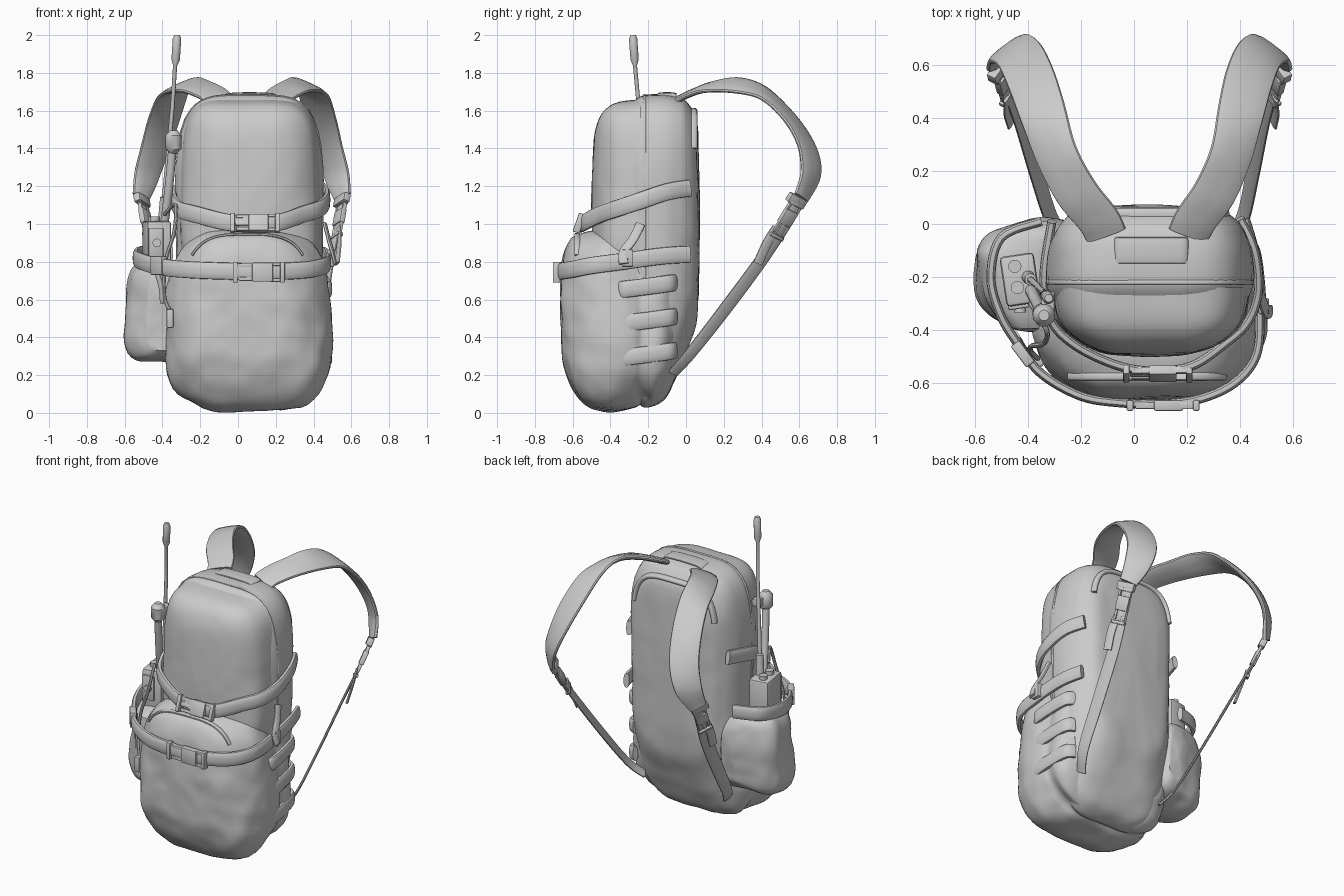
import bpy, bmesh, math
from mathutils import Vector, Matrix, noise

if "Cube" in bpy.data.objects:
    bpy.data.objects.remove(bpy.data.objects["Cube"])


def smooth_rows(rows, sub):
    """Catmull-Rom interpolation of rows of numbers."""
    if sub < 2:
        return [list(r) for r in rows]
    out = []
    for i in range(len(rows) - 1):
        a, b, c, d = (rows[max(i - 1, 0)], rows[i], rows[i + 1], rows[min(i + 2, len(rows) - 1)])
        for k in range(sub):
            t = k / sub
            out.append([0.5 * (2 * q + (r - p) * t + (2 * p - 5 * q + 4 * r - s) * t * t
                        + (3 * q - p - 3 * r + s) * t ** 3) for p, q, r, s in zip(a, b, c, d)])
    out.append(list(rows[-1]))
    return out


def squircle(t, n):
    c, s = math.cos(t), math.sin(t)
    r = (abs(c) ** n + abs(s) ** n) ** (-1 / n)
    return c * r, s * r


def skin(name, rings, amp=0):
    """Mesh from closed rings, with optional soft cloth wrinkles."""
    bm = bmesh.new()
    vs = [[bm.verts.new(p) for p in r] for r in rings]
    for a, b in zip(vs, vs[1:]):
        for i in range(len(a)):
            j = (i + 1) % len(a)
            bm.faces.new((a[i], a[j], b[j], b[i]))
    bm.faces.new(vs[0])
    bm.faces.new(vs[-1])
    bmesh.ops.recalc_face_normals(bm, faces=bm.faces)
    if amp:
        bm.normal_update()
        moves = []
        for v in bm.verts:
            p = v.co
            f = noise.noise(Vector((p.x * 5, p.y * 6, p.z * 4))) + 0.35 * noise.noise(p * 11)
            side = 0.4 + 0.6 * min(1, abs(p.x - .05) / .3)
            moves.append(v.normal * f * amp * side * (1.4 - 0.5 * p.z))
        for v, m in zip(bm.verts, moves):
            v.co += m
            v.co.z = max(v.co.z, 0)
    me = bpy.data.meshes.new(name)
    bm.to_mesh(me)
    bm.free()
    ob = bpy.data.objects.new(name, me)
    bpy.context.collection.objects.link(ob)
    return ob


def section(row, n, taper, angles):
    y, cx, hw, z0, z1 = row
    pts = []
    for t in angles:
        a, b = squircle(t, n)
        pts.append(Vector((cx + hw * a * (1 - taper * b), y, (z0 + z1) / 2 + (z1 - z0) / 2 * b)))
    return pts


def bag(name, rows, n=5, taper=0.04, amp=0.012, seg=88):
    """Cloth volume lofted front to back; rows are (y, centre x, half width, z low, z high)."""
    angles = [2 * math.pi * i / seg for i in range(seg)]
    rings = [section(r, n, taper, angles) for r in smooth_rows(rows, 5)]

    def cap(ring, sign):
        c = sum(ring, Vector()) / len(ring)
        return [[c + (p - c) * k + Vector((0, sign * 0.008 * (1 - k), 0)) for p in ring]
                for k in (0.85, 0.65, 0.45, 0.25, 0.08)]
    s = 1 if rows[0][0] > rows[-1][0] else -1
    return skin(name, cap(rings[0], s)[::-1] + rings + cap(rings[-1], -s), amp)


def piping(name, row, n, taper, a0, a1, w=0.022, th=0.016):
    pts = section(row, n, taper, [math.radians(a0 + (a1 - a0) * i / 40) for i in range(41)])
    return sweep(name, pts, w, th, (0, 1, 0), sub=1)


def sweep(name, pts, w, th, wd=(0, 0, 1), sub=6, n=2.8, seg=14):
    """Band or rod along a path: width along wd, thickness across it."""
    k = len(pts)
    ws = w if isinstance(w, list) else [w] * k
    ts = th if isinstance(th, list) else [th] * k
    ds = wd if isinstance(wd, list) else [wd] * k
    rows = smooth_rows([list(p) + [a, b] + list(d) for p, a, b, d in zip(pts, ws, ts, ds)], sub)
    P = [Vector(r[:3]) for r in rows]
    rings = []
    for i, r in enumerate(rows):
        T = (P[min(i + 1, len(P) - 1)] - P[max(i - 1, 0)]).normalized()
        W = Vector(r[5:8])
        W = (W - T * W.dot(T)).normalized()
        N = T.cross(W)
        rings.append([P[i] + W * (r[3] / 2 * a) + N * (r[4] / 2 * b)
                      for a, b in (squircle(2 * math.pi * j / seg, n) for j in range(seg))])
    return skin(name, rings)


def box(name, loc, size, along=(1, 0, 0), wide=(0, 0, 1), bevel=0.006):
    T = Vector(along).normalized()
    W = Vector(wide)
    W = (W - T * W.dot(T)).normalized()
    rot = Matrix((T, W.cross(T), W)).transposed().to_4x4()
    bm = bmesh.new()
    bmesh.ops.create_cube(bm, size=1, matrix=Matrix.Translation(loc) @ rot @ Matrix.Diagonal((*size, 1)))
    bmesh.ops.recalc_face_normals(bm, faces=bm.faces)
    bmesh.ops.bevel(bm, geom=bm.edges[:], offset=bevel, segments=2, profile=0.5, affect='EDGES')
    me = bpy.data.meshes.new(name)
    bm.to_mesh(me)
    bm.free()
    ob = bpy.data.objects.new(name, me)
    bpy.context.collection.objects.link(ob)
    return ob


def buckle(name, loc, along, wide, s=1.0):
    """Side-release clip: body, two prongs, end bars and side bars."""
    T, W, c = Vector(along).normalized(), Vector(wide).normalized(), Vector(loc)
    box(name + "_body", c + T * 0.02 * s, Vector((0.11, 0.04, 0.1)) * s, T, W)
    for k in (-1, 1):
        box(name + "_prong", c + T * -0.06 * s + W * 0.036 * k * s, Vector((0.09, 0.026, 0.02)) * s, T, W, 0.004)
        box(name + "_end_bar", c + T * 0.125 * k * s, Vector((0.025, 0.04, 0.11)) * s, T, W, 0.005)
        box(name + "_side_bar", c + T * 0.09 * s + W * 0.042 * k * s, Vector((0.06, 0.028, 0.018)) * s, T, W, 0.004)
    box(name + "_tongue", c + T * -0.07 * s, Vector((0.08, 0.02, 0.03)) * s, T, W, 0.004)


# Cloth volumes: main compartment, front pockets, left bottle pouch
bag("main_compartment", [(0.066, .05, .18, .62, 1.50), (0.05, .055, .275, .46, 1.58), (0, .06, .335, .33, 1.65),
                         (-.05, .06, .365, .19, 1.675), (-.11, .06, .382, .07, 1.685), (-.2, .06, .385, .03, 1.685),
                         (-.25, .06, .375, .05, 1.67), (-.30, .06, .35, .1, 1.63)], n=4.2, taper=-.05, amp=.01)
bag("upper_pocket", [(-.24, .065, .37, .7, 1.66), (-.35, .065, .352, .7, 1.645), (-.41, .065, .315, .7, 1.62),
                     (-.455, .065, .25, .75, 1.57), (-.485, .06, .17, .8, 1.48), (-.495, .06, .1, .85, 1.36)],
    amp=0.01)
bag("lower_pocket", [(-.06, .055, .35, .2, .94), (-.11, .055, .395, .1, .95), (-.17, .055, .41, .04, .96),
                     (-.235, .055, .405, .05, .96), (-.28, .055, .42, .03, .96), (-.35, .055, .435, .015, .97),
                     (-.45, .055, .425, .012, .97), (-.54, .055, .385, .05, .955), (-.61, .05, .315, .14, .925),
                     (-.65, .05, .22, .26, .84), (-.66, .05, .13, .36, .74)], n=3.4, taper=0.06, amp=0.018)
bag("bottle_pouch", [(.01, -.33, .06, .38, .72), (-.03, -.385, .14, .32, .78), (-.09, -.42, .17, .29, .80),
                     (-.16, -.43, .165, .28, .80), (-.27, -.43, .155, .28, .79), (-.34, -.42, .12, .29, .77),
                     (-.39, -.40, .08, .33, .74)], n=4, taper=0.08, amp=0.016, seg=56)

# Seams, flap zip and the arched trim of the back panel
piping("hood_seam", (-.22, .06, .383, .04, 1.682), 4.2, -.05, -10, 190, .016, .01)
piping("lower_pocket_zip", (-.575, .05, .35, .1, .945), 3.4, .06, 40, 140, .03)
piping("back_panel_trim", (0.035, .055, .295, .4, 1.60), 4.2, -.05, 35, 145, .05, .03)
sweep("grab_handle", [(-.07, -.1, 1.67), (-.05, -.1, 1.685), (.06, -.1, 1.69), (.18, -.1, 1.685), (.2, -.1, 1.67)],
      .1, .016, (0, 1, 0))

# Compression straps wrapping sides and front
sweep("lower_compression_strap", [(.42, .02, .84), (.46, -.13, .83), (.475, -.35, .80), (.46, -.5, .78),
      (.38, -.60, .76), (.25, -.66, .75), (.1, -.68, .745), (-.05, -.675, .75), (-.2, -.65, .755), (-.35, -.565, .765),
      (-.44, -.45, .78), (-.505, -.34, .8), (-.54, -.2, .82), (-.5, -.05, .84), (-.35, .01, .84)], .09, .035)
sweep("upper_compression_strap", [(.40, .02, 1.19), (.455, -.1, 1.17), (.47, -.25, 1.12), (.43, -.37, 1.08),
      (.34, -.455, 1.05), (.22, -.535, 1.01), (.08, -.555, 1.0), (-.06, -.535, 1.01), (-.22, -.46, 1.05),
      (-.315, -.36, 1.08), (-.34, -.2, 1.14), (-.31, .01, 1.18)], .09, .035)
buckle("lower_buckle", (.11, -.685, .745), (1, 0, 0), (0, 0, 1))
buckle("upper_buckle", (.09, -.565, 1.005), (1, 0, 0), (0, .35, 1), .95)
box("side_adjuster", (.49, -.31, .82), (.06, .04, .09), (0, 1, 0))
sweep("side_strap_tail", [(.46, -.24, 1.0), (.48, -.28, .92), (.5, -.33, .85), (.515, -.33, .79)], .05, .02, (0, 1, .4))

# Bulging webbing rows on the right side
for z in (.67, .49, .31):
    sweep("side_webbing", [(.41, -.06, z + .02), (.455, -.09, z + .015), (.475, -.2, z),
          (.48, -.32, z - .015), (.455, -.35, z - .02)], .09, .035)

# Padded shoulder straps with clips and thin lower straps, both sides
for side, s in (("right", 1), ("left", -1)):
    def m(p):
        c = .05 - .03 * max(0, min(1, p[1] / .6))
        return Vector((c + s * (p[0] - c), p[1], p[2]))

    def d(p):
        return Vector((s * p[0], p[1], p[2]))
    pad = [(.205, -.04, 1.66), (.235, .02, 1.69), (.305, .12, 1.725), (.365, .26, 1.735), (.4, .41, 1.69),
           (.435, .55, 1.56), (.475, .64, 1.41), (.52, .66, 1.27), (.555, .61, 1.14)]
    wide = [(1, .1, 0), (1, -.1, -.1), (1, -.4, -.3), (1, -.2, -.45), (1, -.1, -.35), (1, -.3, -.15), (.9, -.5, 0),
            (.8, -.6, 0), (.7, -.6, .2)]
    sweep(side + "_shoulder_pad", [m(p) for p in pad], [.16, .165, .17, .175, .18, .185, .18, .165, .11], .036,
          [d(p) for p in wide])
    sweep(side + "_lower_strap", [m(p) for p in [(.55, .62, 1.16), (.53, .54, 1.02), (.49, .4, .81), (.45, .2, .54),
          (.41, .02, .31), (.35, -.07, .21)]], [.07, .07, .078, .078, .07, .06], .016, d((.5, -.65, .5)))
    along, w = d((.15, .55, .9)), d((.5, -.7, .35))
    buckle(side + "_shoulder_buckle", m((.535, .53, 1.02)), along, w, .8)
    box(side + "_ladder_lock", m((.55, .585, 1.125)), (.05, .04, .11), along, w)
    sweep(side + "_strap_tail", [m((.53, .48, .98)), m((.535, .43, .9)), m((.525, .38, .79))], .055, .014,
          d((.4, -.7, .5)))

# Radio on the left side with whip antenna and padded handset stalk
box("radio_body", (-.43, -.21, .87), (.13, .19, .29), (1, .15, 0), (0, 0, 1), .015)
box("radio_front_panel", (-.435, -.31, .9), (.08, .02, .16), (1, .15, 0))
for x, y, z in ((-.45, -.16, 1.03), (-.44, -.24, 1.03)):
    sweep("radio_knob", [(x, y, z - .03), (x, y, z + .01)], .05, .05, (1, 0, 0), 1, 2)
sweep("radio_dial", [(-.43, -.3, .9), (-.43, -.335, .9)], .045, .045, (1, 0, 0), 1, 2)
sweep("antenna", [(-.4, -.2, 1.0), (-.39, -.21, 1.14), (-.39, -.21, 1.145), (-.347, -.25, 1.62), (-.333, -.27, 1.84),
      (-.33, -.272, 1.87), (-.323, -.28, 1.98), (-.322, -.28, 2.0)],
      [.05, .045, .025, .022, .022, .045, .045, .03], [.05, .045, .025, .022, .022, .045, .045, .03], (1, 0, 0), 1, 2)
sweep("handset_stalk", [(-.39, -.25, 1.0), (-.365, -.3, 1.2), (-.345, -.34, 1.42)], .045, .045, (1, 0, 0), 4, 2)
sweep("handset_head", [(-.345, -.335, 1.38), (-.342, -.34, 1.4), (-.34, -.345, 1.47), (-.34, -.345, 1.495)],
      [.05, .085, .085, .04], [.05, .085, .085, .04], (1, 0, 0), 1, 2)
box("handset_clip", (-.325, -.3, 1.44), (.05, .09, .05), (1, 0, 0))
sweep("radio_cable", [(-.39, -.3, 1.05), (-.33, -.4, 1.1), (-.34, -.45, .95), (-.385, -.46, .8), (-.39, -.48, .62),
      (-.36, -.51, .54)], .02, .02, (1, .2, 0), 6, 2, 8)
box("cable_toggle", (-.36, -.52, .5), (.035, .035, .1), (1, 0, 0))
box("left_adjuster", (-.42, -.49, .78), (.1, .04, .1), (.6, -.8, 0))
sweep("left_strap_tail", [(-.44, -.42, .77), (-.41, -.47, .68), (-.4, -.48, .58)], .04, .014, (.5, -.8, 0))

# Smooth shading with crisp edges
bpy.ops.object.select_all(action='SELECT')
bpy.context.view_layer.objects.active = bpy.context.selected_objects[0]
bpy.ops.object.shade_smooth_by_angle(angle=math.radians(42))
